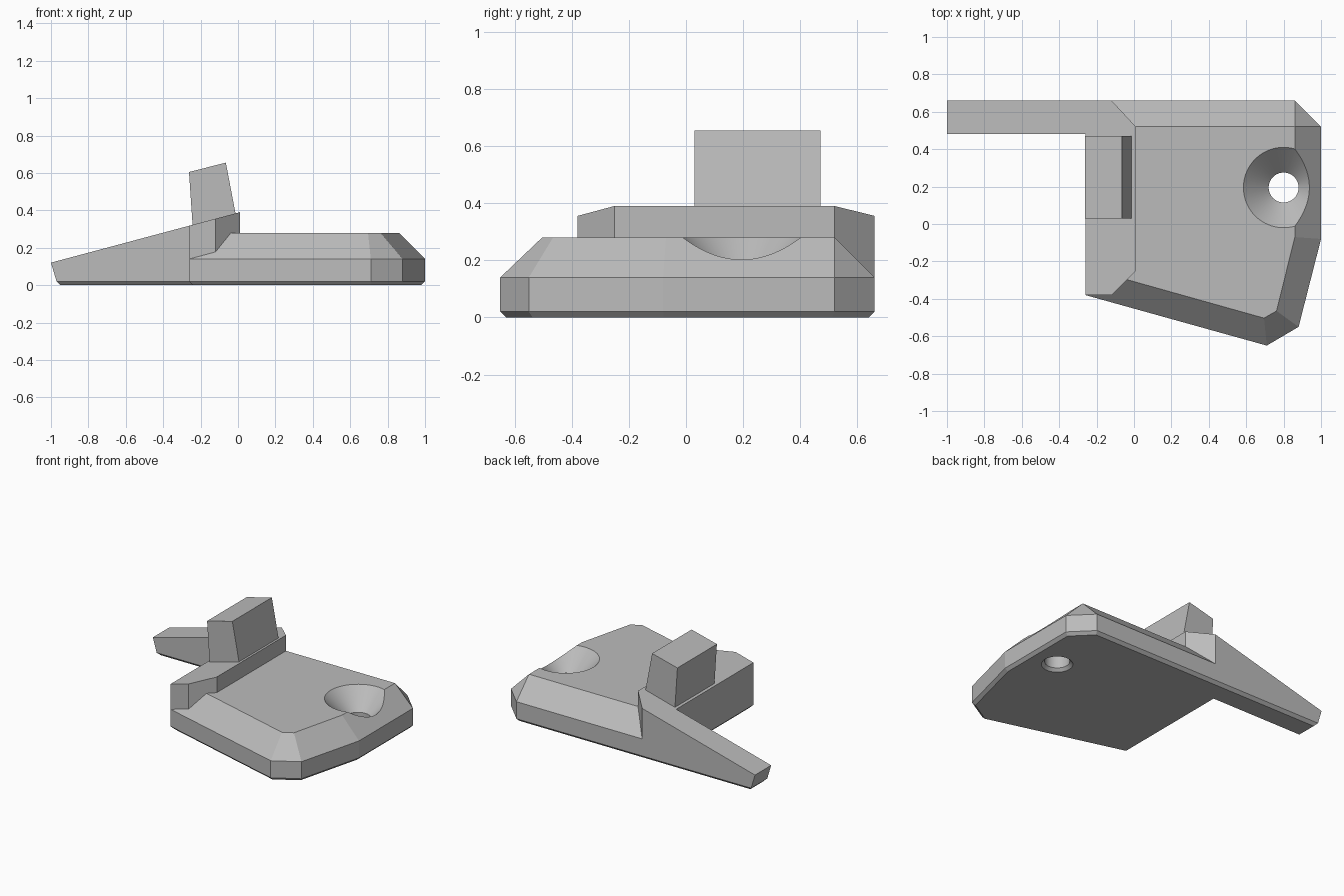
import bpy
import bmesh
from math import cos, sin, tau, radians
from mathutils import Vector

if "Cube" in bpy.data.objects:
    bpy.data.objects.remove(bpy.data.objects["Cube"])

grey = bpy.data.materials.new("plain_grey")
grey.use_nodes = True
GREY = (0.5, 0.5, 0.5, 1)
grey.diffuse_color = GREY
grey.node_tree.nodes["Principled BSDF"].inputs["Base Color"].default_value = GREY


def loft(name, rings):
    """Solid through matching rings of points, capped at both ends."""
    bm = bmesh.new()
    rows = [[bm.verts.new(p) for p in ring] for ring in rings]
    n = len(rows[0])
    for a, b in zip(rows, rows[1:]):
        for i in range(n):
            j = (i + 1) % n
            bm.faces.new((a[i], a[j], b[j], b[i]))
    bm.faces.new(rows[0][::-1])
    bm.faces.new(rows[-1])
    bmesh.ops.remove_doubles(bm, verts=bm.verts, dist=0.0005)
    bmesh.ops.recalc_face_normals(bm, faces=bm.faces)
    mesh = bpy.data.meshes.new(name)
    bm.to_mesh(mesh)
    bm.free()
    mesh.materials.append(grey)
    obj = bpy.data.objects.new(name, mesh)
    bpy.context.collection.objects.link(obj)
    return obj


def inset(outline, d):
    """Mitred inward offset of a counter-clockwise outline."""
    pts = [Vector(p) for p in outline]
    result = []
    for i, p in enumerate(pts):
        u = (p - pts[i - 1]).normalized()
        v = (pts[(i + 1) % len(pts)] - p).normalized()
        a, b = Vector((-u.y, u.x)), Vector((-v.y, v.x))
        result.append(p + (a + b) * d / (1 + a.dot(b)))
    return result


def level(outline, z):
    return [(p[0], p[1], z) for p in outline]


EDGE = 0.02

# Base plate with a wide top chamfer and a fine bottom chamfer
base = [(-0.26, -0.38), (0.71, -0.65), (0.88, -0.55), (1, -0.08),
        (1, 0.52), (0.86, 0.66), (-0.26, 0.66)]
crown = [(-0.26, -0.235), (0.695, -0.503), (0.762, -0.465), (0.86, -0.07),
         (0.86, 0.52), (0.86, 0.52), (-0.26, 0.52)]
plate = loft("base_plate", [level(inset(base, EDGE), 0), level(base, EDGE),
                            level(base, 0.14), level(crown, 0.28)])

# Countersunk screw hole
hole_profile = [(0.11, -0.01), (0.08, 0.02), (0.08, 0.145), (0.235, 0.3)]
SEGMENTS = 64
cutter = loft("hole_cutter", [
    [(0.8 + r * cos(tau * i / SEGMENTS), 0.195 + r * sin(tau * i / SEGMENTS), z)
     for i in range(SEGMENTS)] for r, z in hole_profile])
cutter.hide_render = True
cut = plate.modifiers.new("screw_hole", "BOOLEAN")
cut.operation = "DIFFERENCE"
cut.solver = "EXACT"
cut.object = cutter
bpy.ops.object.select_all(action="DESELECT")
plate.select_set(True)
bpy.context.view_layer.objects.active = plate
bpy.ops.object.modifier_apply(modifier=cut.name)
bpy.data.objects.remove(cutter)
bpy.ops.object.shade_smooth_by_angle(angle=radians(8))

# Raised rail and side arm sharing one sloping top
rail = [(-0.97, 0.66), (-0.97, 0.48), (-0.26, 0.48), (-0.26, -0.38),
        (-0.12, -0.38), (0.01, -0.25), (0.01, 0.52), (-0.12, 0.66)]
slope_top = []
for x, y in rail:
    x = -1 if x < -0.9 else x
    slope_top.append((x, y, 0.39 + 0.267 * (x - 0.01)))
loft("rail_and_arm", [level(inset(rail, EDGE), 0), level(rail, EDGE), slope_top])

# Leaning catch block on the rail
catch = [(-0.24, 0.28), (-0.005, 0.34), (-0.065, 0.655), (-0.262, 0.605)]
loft("catch_block", [[(x, y, z) for x, z in catch] for y in (0.03, 0.47)])
